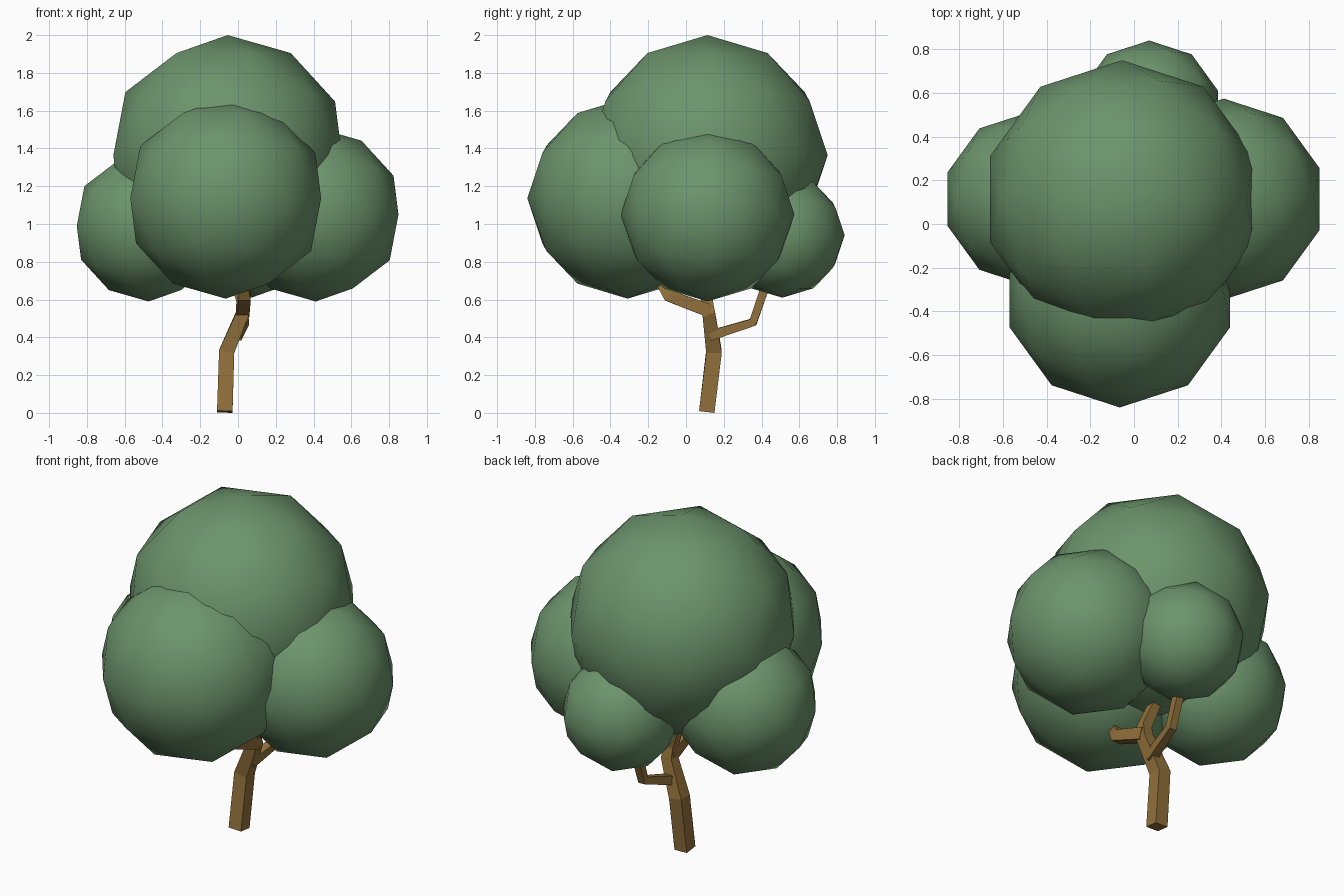
import bpy, bmesh
from mathutils import Vector

if "Cube" in bpy.data.objects:
    bpy.data.objects.remove(bpy.data.objects["Cube"])


def material(name, rgb):
    m = bpy.data.materials.new(name)
    m.diffuse_color = (*rgb, 1.0)
    m.use_nodes = True
    m.node_tree.nodes["Principled BSDF"].inputs["Base Color"].default_value = m.diffuse_color
    return m


leaf = material("leaf green", (0.15, 0.295, 0.15))
bark = material("bark brown", (0.29, 0.165, 0.045))


def foliage(name, centre, radius):
    """Smooth-shaded low-poly ball of leaves."""
    bpy.ops.mesh.primitive_ico_sphere_add(subdivisions=2, radius=radius, location=centre)
    ob = bpy.context.object
    ob.name = name
    ob.data.materials.append(leaf)
    ob.data.shade_smooth()


def limb(name, path):
    """Square tube along (x, y, z, width) points, mitred at the bends."""
    pts = [Vector(p[:3]) for p in path]
    bm = bmesh.new()
    rings = []
    for i, p in enumerate(pts):
        a = (p - pts[i - 1]).normalized() if i else None
        b = (pts[i + 1] - p).normalized() if i < len(pts) - 1 else None
        t = ((a or b) + (b or a)).normalized()
        u = Vector((1, 0, 0))
        u = (u - t * u.dot(t)).normalized()
        v = t.cross(u)
        h = path[i][3] / 2
        rings.append([bm.verts.new(p + u * h * s + v * h * c)
                      for s, c in ((-1, -1), (1, -1), (1, 1), (-1, 1))])
    for r, q in zip(rings, rings[1:]):
        for k in range(4):
            n = (k + 1) % 4
            bm.faces.new((r[k], r[n], q[n], q[k]))
    bm.faces.new(rings[0][::-1])
    bm.faces.new(rings[-1])
    bmesh.ops.recalc_face_normals(bm, faces=bm.faces)
    me = bpy.data.meshes.new(name)
    bm.to_mesh(me)
    bm.free()
    me.materials.append(bark)
    bpy.context.collection.objects.link(bpy.data.objects.new(name, me))


# Leaf crown
foliage("crown_top", (-0.055, 0.114, 1.364), 0.636)
foliage("crown_front", (-0.065, -0.309, 1.136), 0.531)
foliage("crown_right", (0.412, 0.114, 1.05), 0.46)
foliage("crown_left", (-0.473, 0.114, 0.99), 0.40)
foliage("crown_back", (0.07, 0.51, 0.94), 0.33)

# Crooked trunk and two side branches
limb("trunk", [(-0.07, 0.11, 0.006, 0.082), (-0.06, 0.148, 0.325, 0.082),
               (0.025, 0.12, 0.53, 0.068), (0.02, 0.11, 0.60, 0.06),
               (-0.04, 0.13, 0.76, 0.05)])
limb("back_branch", [(-0.01, 0.13, 0.41, 0.055), (0.035, 0.355, 0.48, 0.045),
                     (0.035, 0.41, 0.64, 0.045), (0.05, 0.45, 0.75, 0.04)])
limb("front_branch", [(0.025, 0.125, 0.54, 0.07), (0.035, -0.09, 0.62, 0.065),
                      (0.02, -0.15, 0.72, 0.05)])
